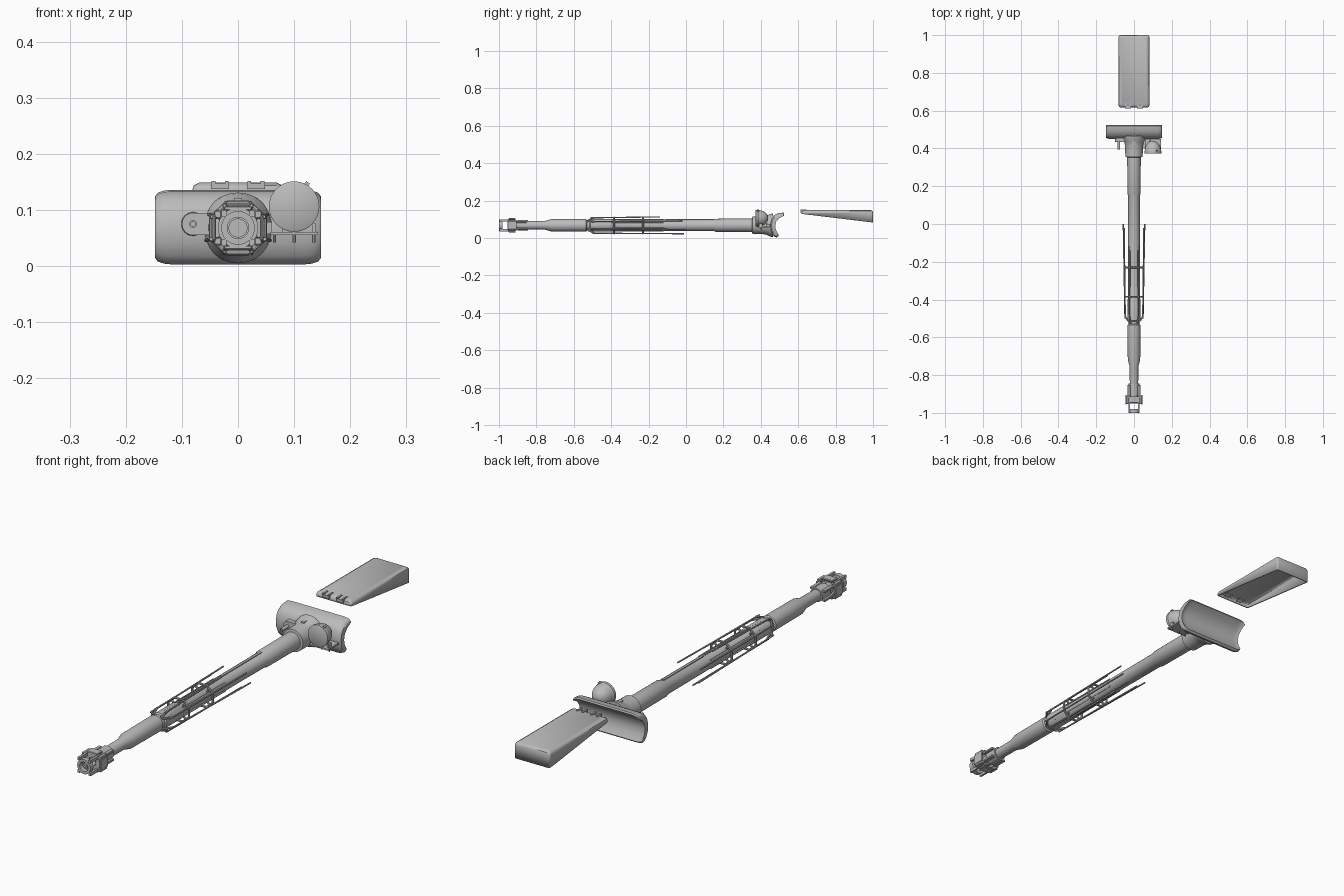
import bpy, bmesh, math
from mathutils import Vector, Matrix

if "Cube" in bpy.data.objects:
    bpy.data.objects.remove(bpy.data.objects["Cube"])

AXIS_Z = 0.068
grey = bpy.data.materials.new("plain_grey")
grey.diffuse_color = (0.5, 0.5, 0.5, 1)
grey.use_nodes = True
grey.node_tree.nodes["Principled BSDF"].inputs["Base Color"].default_value = grey.diffuse_color


def finish(name, bm, bevel=0, segments=2, smooth=True):
    bmesh.ops.recalc_face_normals(bm, faces=bm.faces)
    mesh = bpy.data.meshes.new(name)
    bm.to_mesh(mesh)
    bm.free()
    mesh.materials.append(grey)
    ob = bpy.data.objects.new(name, mesh)
    bpy.context.collection.objects.link(ob)
    if bevel:
        mod = ob.modifiers.new("bevel", "BEVEL")
        mod.width, mod.segments, mod.limit_method = bevel, segments, "ANGLE"
    if smooth:
        bpy.ops.object.select_all(action="DESELECT")
        ob.select_set(True)
        bpy.context.view_layer.objects.active = ob
        bpy.ops.object.shade_smooth_by_angle(angle=math.radians(40))
    return ob


def lathe(name, profile, cx=0, cz=AXIS_Z, sides=32, squash=1):
    """Revolve (y, radius) points about an axis along y."""
    bm = bmesh.new()
    rings = []
    for y, r in profile:
        rings.append([bm.verts.new((cx + r * math.cos(a), y, cz + squash * r * math.sin(a)))
                      for a in (2 * math.pi * i / sides for i in range(sides))])
    for a, b in zip(rings, rings[1:]):
        for i in range(sides):
            j = (i + 1) % sides
            bm.faces.new((a[i], a[j], b[j], b[i]))
    bm.faces.new(rings[0])
    bm.faces.new(rings[-1])
    return finish(name, bm)


def ring(name, y0, y1, outer, inner, sides=32):
    bm = bmesh.new()
    loops = []
    for y, r in ((y0, outer), (y1, outer), (y1, inner), (y0, inner)):
        loops.append([bm.verts.new((r * math.cos(t), y, AXIS_Z + r * math.sin(t)))
                      for t in (2 * math.pi * i / sides for i in range(sides))])
    for k in range(4):
        a, b = loops[k], loops[(k + 1) % 4]
        for i in range(sides):
            j = (i + 1) % sides
            bm.faces.new((a[i], a[j], b[j], b[i]))
    return finish(name, bm)


def rods(name, segments, r, sides=8):
    """Round bars between pairs of points."""
    bm = bmesh.new()
    for p, q in segments:
        p, q = Vector(p), Vector(q)
        d = q - p
        m = Matrix.Translation((p + q) / 2) @ d.to_track_quat("Z", "Y").to_matrix().to_4x4()
        bmesh.ops.create_cone(bm, cap_ends=True, segments=sides, radius1=r, radius2=r,
                              depth=d.length, matrix=m)
    return finish(name, bm)


def boxes(name, items, bevel=0.0):
    """Boxes given as (centre, size, turn about y)."""
    bm = bmesh.new()
    for c, s, turn in items:
        m = Matrix.Translation(c) @ Matrix.Rotation(turn, 4, "Y") @ Matrix.Diagonal((*s, 1))
        bmesh.ops.create_cube(bm, size=1, matrix=m)
    return finish(name, bm, bevel, 1, False)


def extrude_x(name, points, x0, x1, bevel=0, segments=2):
    bm = bmesh.new()
    face = bm.faces.new([bm.verts.new((x0, y, z)) for y, z in points])
    new = bmesh.ops.extrude_face_region(bm, geom=[face])["geom"]
    bmesh.ops.translate(bm, vec=(x1 - x0, 0, 0),
                        verts=[v for v in new if isinstance(v, bmesh.types.BMVert)])
    return finish(name, bm, bevel, segments)


# Stepped barrel with an open bore
lathe("barrel", [(-0.86, 0.016), (-0.95, 0.016), (-0.95, 0.020), (-0.90, 0.022), (-0.755, 0.023),
                 (-0.72, 0.033), (-0.535, 0.034), (-0.53, 0.029), (-0.515, 0.029), (-0.51, 0.034),
                 (-0.40, 0.034), (-0.39, 0.030), (0.15, 0.031), (0.16, 0.035), (0.36, 0.036)])

# Neck flaring into the gun shield
lathe("shield_neck", [(0.353, 0.036), (0.355, 0.046), (0.41, 0.047), (0.432, 0.051),
                      (0.448, 0.060), (0.465, 0.063)])

# Gun shield, crescent section hollow at the back
shield = [(0.520, 0.136), (0.492, 0.133), (0.468, 0.120), (0.455, 0.100), (0.450, 0.070),
          (0.453, 0.040), (0.463, 0.018), (0.474, 0.006), (0.486, 0.003), (0.494, 0.010),
          (0.480, 0.035), (0.474, 0.062), (0.480, 0.090), (0.498, 0.114), (0.523, 0.130)]
bm = bmesh.new()
sections = []
for x, k in ((-0.148, 0.82), (-0.143, 0.92), (-0.132, 0.98), (-0.118, 1),
             (0.118, 1), (0.132, 0.98), (0.143, 0.92), (0.148, 0.82)):
    sections.append([bm.verts.new((x, 0.489 + (y - 0.489) * (1 if y > 0.489 else k),
                                   0.069 + (z - 0.069) * k)) for y, z in shield])
for a, b in zip(sections, sections[1:]):
    for i in range(len(shield)):
        j = (i + 1) % len(shield)
        bm.faces.new((a[i], a[j], b[j], b[i]))
bm.faces.new(sections[0])
bm.faces.new(sections[-1])
finish("gun_shield", bm)

# Side boss with a small tube
lathe("side_boss", [(0.435, 0.020), (0.465, 0.022)], -0.08, 0.075, 24)
boxes("boss_web", [((-0.058, 0.450, 0.075), (0.044, 0.03, 0.040), 0)])
lathe("side_tube", [(0.41, 0.004), (0.395, 0.004), (0.395, 0.007), (0.44, 0.007)], -0.08, 0.075, 12)

# Searchlight: flat face, domed back, with base bracket
dome = [(0.372, 0.042), (0.374, 0.045), (0.386, 0.045), (0.388, 0.043)]
dome += [(0.388 + 0.052 * math.sin(t), 0.043 * math.cos(t))
         for t in (math.radians(a) for a in range(12, 90, 12))]
lathe("searchlight", dome, 0.10, 0.106, 32)
boxes("searchlight_bracket", [((0.10, 0.415, 0.058), (0.085, 0.07, 0.006), 0),
                              ((0.055, 0.425, 0.068), (0.012, 0.05, 0.022), 0),
                              ((0.135, 0.40, 0.066), (0.006, 0.02, 0.022), 0),
                              ((0.085, 0.445, 0.068), (0.012, 0.035, 0.016), 0),
                              ((0.122, 0.385, 0.145), (0.008, 0.012, 0.010), 0.6)])
rods("bracket_pins", [((x, 0.40, 0.042), (x, 0.40, 0.060)) for x in (0.065, 0.10, 0.135)], 0.003)

# Muzzle brake: front ring, collars, bars and side baffles
ring("muzzle_ring", -1.0, -0.98, 0.030, 0.019)
ring("brake_middle_ring", -0.948, -0.928, 0.036, 0.019)
ring("brake_rear_collar", -0.90, -0.845, 0.028, 0.020)
bars, baffles = [], []
for s in (-1, 1):
    for v in (-1, 1):
        bars.append(((s * 0.025, -0.96, AXIS_Z + v * 0.026), (0.009, 0.075, 0.012), 0))
        baffles.append(((s * 0.036, -0.93, AXIS_Z + v * 0.024), (0.014, 0.045, 0.014), 0))
        baffles.append(((s * 0.027, -0.882, AXIS_Z + v * 0.018), (0.016, 0.060, 0.010), 0))
    baffles.append(((s * 0.042, -0.93, AXIS_Z), (0.006, 0.05, 0.045), 0))
    baffles.append(((0, -0.93, AXIS_Z + s * 0.035), (0.050, 0.035, 0.008), 0))
boxes("brake_bars", bars)
boxes("brake_baffles", baffles, 0.002)

# Cage around the barrel: eight-sided hoops with long rods and stand-offs
hoops = []
for y in (-0.385, -0.23):
    pts = [(0.051 * math.cos(t), y, AXIS_Z + 0.048 * math.sin(t))
           for t in (math.radians(22.5 + 45 * i) for i in range(8))]
    hoops += list(zip(pts, pts[1:] + pts[:1]))
rods("cage_hoops", hoops, 0.0045)
cage, stays = [], []
for s in (-1, 1):
    cage += [((s * 0.024, -0.51, 0.108), (s * 0.022, -0.14, 0.113)),
             ((s * 0.046, -0.50, 0.088), (s * 0.052, -0.02, 0.092)),
             ((s * 0.048, -0.50, 0.048), (s * 0.057, 0.0, 0.046)),
             ((s * 0.024, -0.50, 0.026), (s * 0.024, -0.01, 0.023))]
    for v in (-1, 1):
        stays += [((s * 0.022, -0.525, AXIS_Z + v * 0.022), (s * 0.047, -0.49, AXIS_Z + v * 0.020)),
                  ((s * 0.018, -0.525, AXIS_Z + v * 0.026), (s * 0.024, -0.49, AXIS_Z + v * 0.041))]
        for y in (-0.385, -0.23):
            stays.append(((s * 0.02, y, AXIS_Z + v * 0.02), (s * 0.036, y, AXIS_Z + v * 0.034)))
rods("cage_rods", cage, 0.0032)
rods("cage_stays", stays, 0.0045)

# Thin strips and clamps lying along the barrel
boxes("barrel_strips", [((0.031 * math.cos(t), -0.30, AXIS_Z + 0.031 * math.sin(t)),
                         (0.006, 0.36, 0.006), -t)
                        for t in (math.radians(a) for a in (30, 90, 150, 210, 270, 330))])
boxes("barrel_ridge", [((0, 0.02, AXIS_Z + 0.031), (0.010, 0.26, 0.006), 0),
                       ((0, 0.43, AXIS_Z + 0.049), (0.014, 0.025, 0.008), 0)])

# Wedge cover: open-bottomed shell with rounded upper edges
bm = bmesh.new()
rims = []
for inset, lift in ((0, None), (0, 0.012), (0.003, 0.005), (0.012, 0.0)):
    x, y0, y1 = 0.081 - inset, 0.618 + inset, 1.0 - inset
    z0, z1 = (0.129, 0.083) if lift is None else (0.149 - lift, 0.149 - lift)
    rims.append([bm.verts.new(p) for p in ((-x, y0, z0), (x, y0, z0), (x, y1, z1), (-x, y1, z1))])
for a, b in zip(rims, rims[1:]):
    for i in range(4):
        j = (i + 1) % 4
        bm.faces.new((a[i], a[j], b[j], b[i]))
bm.faces.new(rims[-1])
uprights = [e for e in bm.edges if any(e.verts[0] in r for r in rims) and
            abs(e.verts[0].co.x - e.verts[1].co.x) < 0.02 and
            abs(e.verts[0].co.y - e.verts[1].co.y) < 0.02]
bmesh.ops.bevel(bm, geom=uprights, offset=0.008, segments=3, affect="EDGES", profile=0.5)
for v in bm.verts:
    v.co.z = max(v.co.z, 0.08)
# Face everything outward before adding wall thickness
cover = finish("wedge_cover", bm)
if cover.data.polygons[max(range(len(cover.data.polygons)),
                           key=lambda i: cover.data.polygons[i].area)].normal.z < 0:
    cover.data.flip_normals()
solid = cover.modifiers.new("wall", "SOLIDIFY")
solid.thickness, solid.offset = 0.005, -1

# Hinges on the front edge of the cover
hinges = []
for x in (-0.032, 0.032):
    hinges += [((x + d, 0.628, 0.147), (0.007, 0.030, 0.010), 0) for d in (-0.012, 0.012)]
    hinges.append(((x, 0.618, 0.142), (0.032, 0.012, 0.010), 0))
boxes("cover_hinges", hinges)
